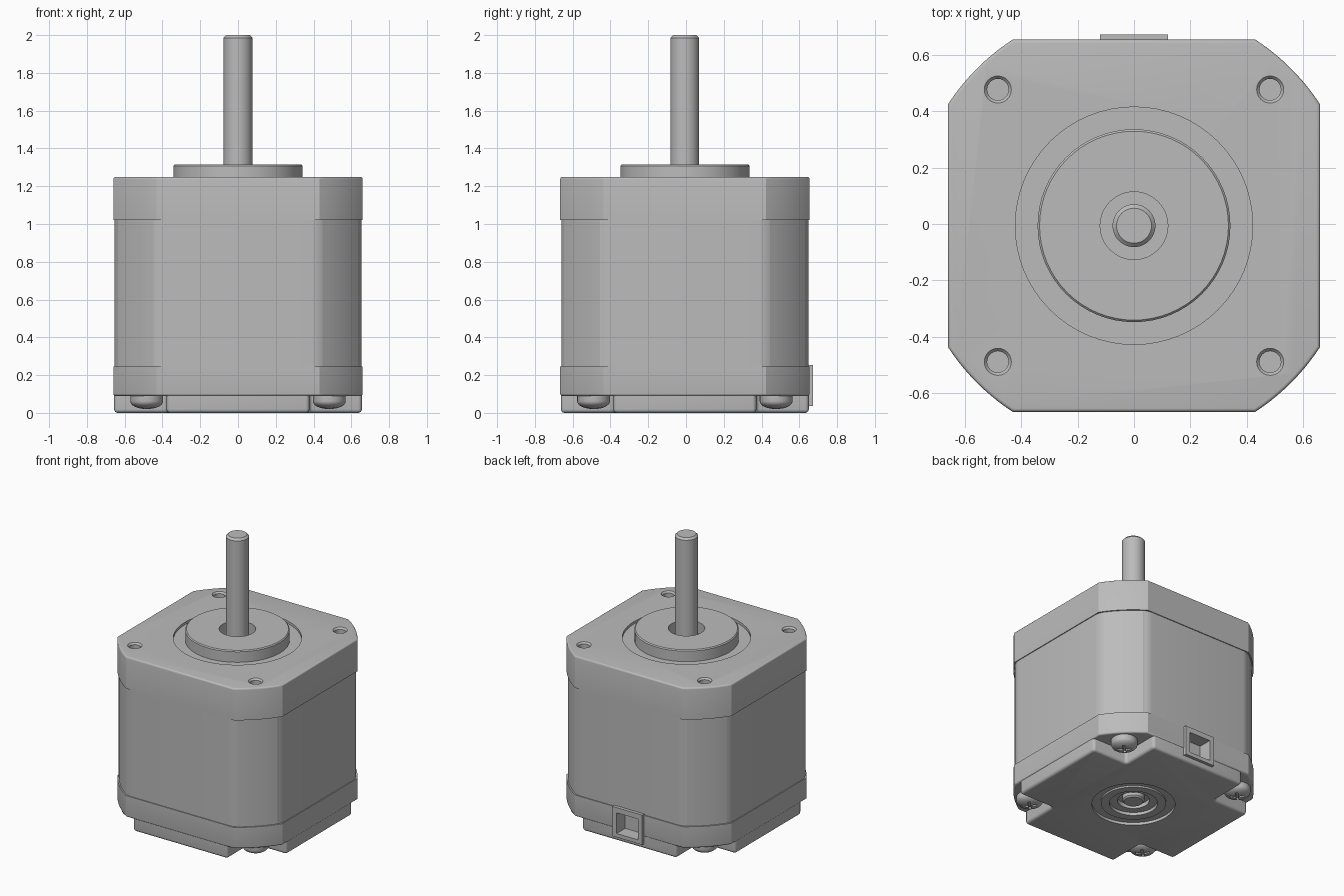
import bpy, bmesh
from math import sin, cos, pi, asin
from mathutils import Matrix

if "Cube" in bpy.data.objects:
    bpy.data.objects.remove(bpy.data.objects["Cube"])

CY = -0.006          # body axis offset, the socket protrudes at the back
HALF = 0.66          # half width of the body
SCREW = 0.483        # screw position on both axes

steel = bpy.data.materials.new("grey_steel")
steel.use_nodes = True
GREY = (0.5, 0.5, 0.5, 1)
steel.diffuse_color = GREY
steel.node_tree.nodes["Principled BSDF"].inputs["Base Color"].default_value = GREY


def finish(bm, name):
    bmesh.ops.recalc_face_normals(bm, faces=bm.faces)
    mesh = bpy.data.meshes.new(name)
    bm.to_mesh(mesh)
    bm.free()
    mesh.materials.append(steel)
    obj = bpy.data.objects.new(name, mesh)
    bpy.context.collection.objects.link(obj)
    return obj


def prism(name, outline, z0, z1, bevels=()):
    """Extrude an outline; bevels is a list of (edge test, width)."""
    bm = bmesh.new()
    base = bm.faces.new([bm.verts.new((x, y + CY, z0)) for x, y in outline])
    ext = bmesh.ops.extrude_face_region(bm, geom=[base])["geom"]
    bmesh.ops.translate(bm, vec=(0, 0, z1 - z0),
                        verts=[v for v in ext if isinstance(v, bmesh.types.BMVert)])
    bmesh.ops.recalc_face_normals(bm, faces=bm.faces)
    for test, width in bevels:
        edges = [e for e in bm.edges if test(e)]
        bmesh.ops.bevel(bm, geom=edges, offset=width, segments=4, profile=0.5,
                        affect='EDGES', clamp_overlap=True)
    return finish(bm, name)


def lathe(name, profile, x=0, y=0, steps=48):
    """Revolve (radius, height) points around a vertical axis."""
    bm = bmesh.new()
    verts = [bm.verts.new((r, 0, z)) for r, z in profile]
    edges = [bm.edges.new(pair) for pair in zip(verts, verts[1:])]
    bmesh.ops.spin(bm, geom=verts + edges, cent=(0, 0, 0), axis=(0, 0, 1),
                   angle=2 * pi, steps=steps)
    bmesh.ops.remove_doubles(bm, verts=bm.verts, dist=0.0005)
    bmesh.ops.translate(bm, vec=(x, y + CY, 0), verts=bm.verts)
    return finish(bm, name)


def box(name, center, size, turn=0):
    bm = bmesh.new()
    bmesh.ops.create_cube(bm, size=1, matrix=Matrix.Translation(center)
                          @ Matrix.Rotation(turn, 4, 'Z') @ Matrix.Diagonal((*size, 1)))
    return finish(bm, name)


def cut(obj, *cutters):
    for cutter in cutters:
        cutter.hide_render = True
        mod = obj.modifiers.new("cut", 'BOOLEAN')
        mod.operation, mod.solver, mod.object = 'DIFFERENCE', 'EXACT', cutter
        bpy.context.view_layer.objects.active = obj
        bpy.ops.object.modifier_apply(modifier=mod.name)
        bpy.data.objects.remove(cutter)


def body_outline(half, radius, n=10):
    """Square whose corners are trimmed by a circle."""
    a = asin(half / radius)
    pts = []
    for q in range(4):
        for i in range(n + 1):
            t = q * pi / 2 + (pi / 2 - a) + (2 * a - pi / 2) * i / n
            pts.append((radius * cos(t), radius * sin(t)))
    return pts


def level(z):
    return lambda e: all(abs(v.co.z - z) < 1e-4 for v in e.verts)


def upright(e):
    a, b = e.verts
    return abs(a.co.z - b.co.z) > 0.02 and e.calc_face_angle(0) > 0.4


corners = [(sx * SCREW, sy * SCREW) for sx in (-1, 1) for sy in (-1, 1)]

# Front cap with shallow round recess and four tapped holes
front_cap = prism("front_cap", body_outline(HALF, 0.788), 1.02, 1.25, [(level(1.25), 0.012)])
cut(front_cap, lathe("recess_cutter", [(0, 1.232), (0.421, 1.232), (0.421, 1.3), (0, 1.3)], steps=64))
for x, y in corners:
    cut(front_cap, lathe("hole_cutter", [(0, 1.1), (0.038, 1.1), (0.038, 1.238),
                                         (0.049, 1.251), (0.049, 1.3), (0, 1.3)], x, y, 24))

# Laminated core with softened corners, slightly inset
core = prism("stator_core", body_outline(HALF - 0.006, 0.779), 0.24, 1.03, [(upright, 0.04)])

# Rear cap: collar and cross-shaped foot that leaves the screw corners open
rear_collar = prism("rear_collar", body_outline(HALF, 0.788), 0.09, 0.245, [(level(0.09), 0.012)])
N = 0.378
F = HALF - 0.004
arm = [(F, -N), (F, N), (N, N)]
cross = []
for q in range(4):
    c, s = round(cos(q * pi / 2)), round(sin(q * pi / 2))
    cross += [(x * c - y * s, x * s + y * c) for x, y in arm]
rear_foot = prism("rear_foot", cross, 0, 0.11, [(upright, 0.02), (level(0), 0.022)])
cut(rear_foot, lathe("bearing_cutter", [(0, -0.1), (0.273, -0.1), (0.273, 0.02), (0.214, 0.02),
                                        (0.214, 0.008), (0.158, 0.008), (0.158, 0.03),
                                        (0.105, 0.03), (0.105, 0.06), (0, 0.06)], steps=64))
shaft_end = lathe("shaft_rear_end", [(0, 0.02), (0.062, 0.02), (0.072, 0.03), (0.072, 0.08), (0, 0.08)])

# Domed screws with crossed slots
for i, (x, y) in enumerate(corners):
    dome = [(0.087 * sin(t), 0.062 - 0.042 * cos(t)) for t in [k * pi / 16 for k in range(9)]]
    screw = lathe("corner_screw_%d" % (i + 1), dome + [(0.087, 0.1), (0, 0.1)], x, y, 32)
    for turn in (pi / 4, -pi / 4):
        cut(screw, box("slot_cutter", (x, y + CY, 0.02), (0.09, 0.016, 0.04), turn))

# Pilot boss and shaft
boss = lathe("pilot_boss", [(0.12, 1.2), (0.12, 1.315), (0.335, 1.315), (0.342, 1.308),
                            (0.342, 1.2), (0.12, 1.2)], steps=64)
shaft = lathe("output_shaft", [(0, 1.15), (0.076, 1.15), (0.076, 1.986), (0.062, 2.0), (0, 2.0)])

# Rear socket with a square pocket reaching into the rear cap
back = HALF + CY
socket = box("cable_socket", (0, back - 0.05, 0.145), (0.24, 0.136, 0.215))
for part in (socket, rear_collar, rear_foot):
    cut(part, box("pocket_cutter", (0, back, 0.14), (0.17, 0.16, 0.15)))

# Smooth round surfaces, keep edges crisp
bpy.ops.object.select_all(action='DESELECT')
for obj in bpy.context.scene.objects:
    if obj.type == 'MESH':
        obj.select_set(True)
        bpy.context.view_layer.objects.active = obj
bpy.ops.object.shade_smooth_by_angle(angle=pi / 6)
